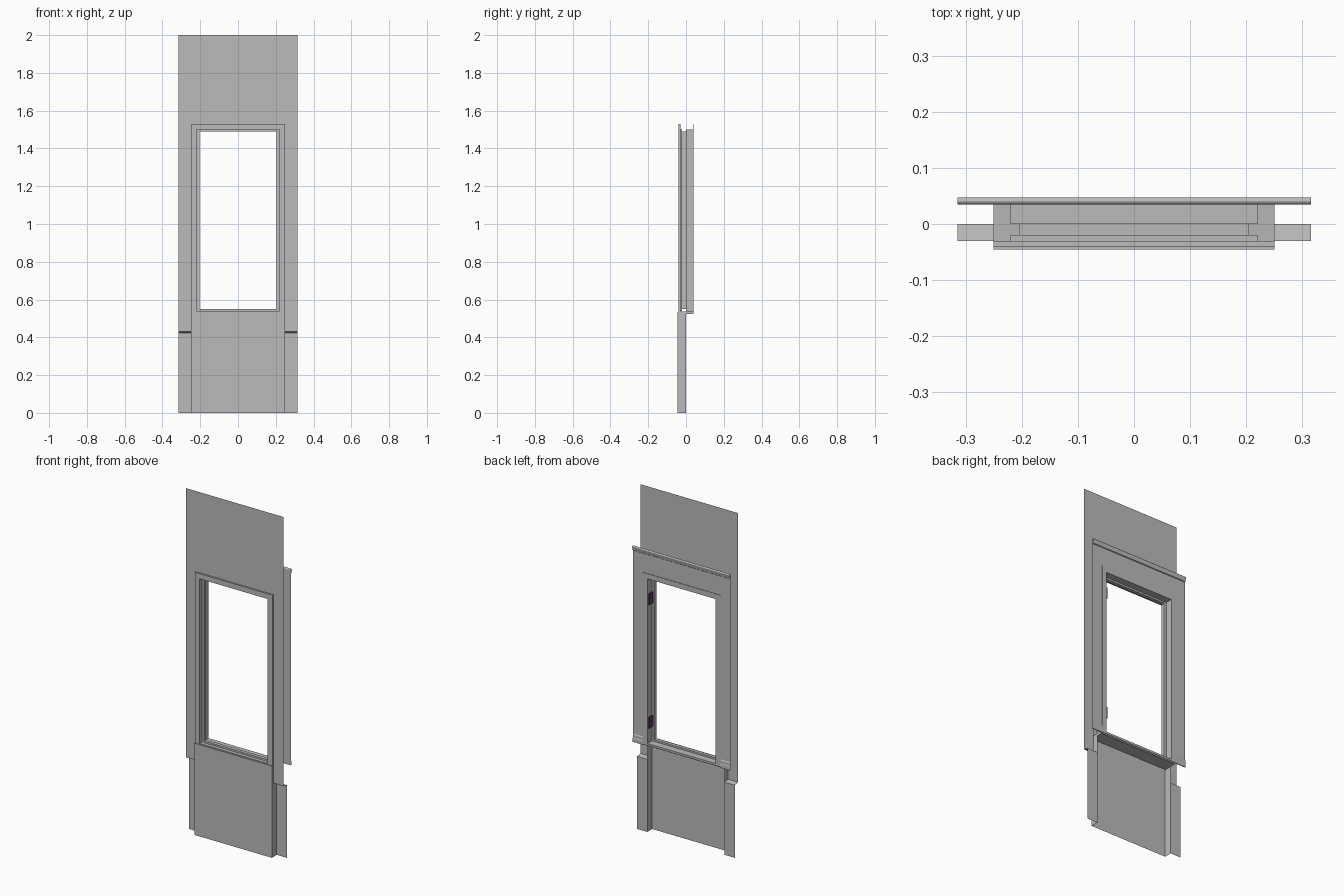
import bpy
import math

cube = bpy.data.objects.get("Cube")
if cube:
    bpy.data.objects.remove(cube, do_unlink=True)


def material(name, colour):
    m = bpy.data.materials.new(name)
    m.use_nodes = True
    m.diffuse_color = colour
    m.node_tree.nodes["Principled BSDF"].inputs["Base Color"].default_value = colour
    return m


GREY = material("plain grey", (0.5, 0.5, 0.5, 1))
PURPLE = material("dark purple", (0.12, 0.04, 0.12, 1))


def make(name, verts, faces, mat=GREY):
    mesh = bpy.data.meshes.new(name)
    mesh.from_pydata(verts, [], faces)
    mesh.materials.append(mat)
    ob = bpy.data.objects.new(name, mesh)
    bpy.context.collection.objects.link(ob)
    return ob


def rings(name, loops, open_bottom=False):
    """Bridge upright rectangles given as (half width, bottom, top, y)."""
    verts, faces = [], []
    for w, z0, z1, y in loops:
        verts += [(-w, y, z0), (-w, y, z1), (w, y, z1), (w, y, z0)]
    for k in range(len(loops) - 1):
        for i in range(3 if open_bottom else 4):
            a, b = k * 4 + i, k * 4 + (i + 1) % 4
            faces.append((a, b, b + 4, a + 4))
    return make(name, verts, faces)


def strip(name, profile, x0, x1, closed=False):
    """Sweep a (y, z) profile along x."""
    verts = [(x, y, z) for y, z in profile for x in (x0, x1)]
    n = len(profile)
    faces = [(2 * i, 2 * i + 1, 2 * ((i + 1) % n) + 1, 2 * ((i + 1) % n))
             for i in range(n if closed else n - 1)]
    if closed:
        faces += [tuple(range(0, 2 * n, 2)), tuple(range(2 * n - 1, 0, -2))]
    return make(name, verts, faces)


W, C = 0.315, 0.25           # half widths of the wall and the casing
FRONT, BACK = -0.03, 0.038   # wall sheet positions

# Outer and inner wall sheets around the opening
rings("outer_wall", [(W, 0.43, 2, FRONT), (C, 0.43, 1.53, FRONT)], True)
rings("inner_wall", [(W, 0.525, 1.65, BACK), (C, 0.525, 1.53, BACK)], True)

# Casings, reveals and the stepped window frame as one section
rings("window_frame", [
    (C, 0.53, 1.53, FRONT), (C, 0.53, 1.53, -0.04),
    (0.22, 0.54, 1.5, -0.04), (0.22, 0.54, 1.5, -0.02),
    (0.205, 0.55, 1.49, -0.02), (0.205, 0.55, 1.49, 0),
    (0.22, 0.54, 1.5, 0), (0.22, 0.54, 1.5, 0.041),
    (C, 0.53, 1.53, 0.041), (C, 0.53, 1.53, BACK)])

# Rounded cornice along the top of the inner wall
arc = [(0.041 + 0.006 * math.cos(t), 1.664 + 0.006 * math.sin(t))
       for t in [math.pi * i / 6 for i in range(7)]]
strip("cornice", [(BACK, 1.64), (0.042, 1.643), (0.044, 1.652)] + arc + [(0.035, 1.65)], -W, W)

# Window sill with chamfered underside
strip("sill", [(-0.043, 0.535), (0.036, 0.54), (0.041, 0.535),
               (0.041, 0.528), (0.034, 0.523), (-0.043, 0.523)], -C, C, True)

# Lower panel box, open at the back
H = 0.535
strip("lower_panel", [(-0.045, 0), (-0.045, H), (0, H)], -C, C)

for side, s in (("left", 1), ("right", -1)):
    make(side + "_panel_return",
         [(s * C, -0.045, 0), (s * C, 0, 0), (s * C, 0, H), (s * C, -0.045, H)], [(0, 1, 2, 3)])
    # Recessed wing with the sloping ledge under the outer wall
    strip(side + "_wing", [(0, 0), (0, 0.424), (FRONT, 0.43)], s * C, s * W)
    # Small skirting at the foot of the inner wall
    strip(side + "_skirting", [(BACK, 0.572), (0.041, 0.566), (0.041, 0.55),
                               (0.043, 0.545), (0.043, 0.525), (BACK, 0.525)], s * C, s * W)

# Hinge plates on the left reveal
for name, z in (("lower_hinge", 0.66), ("upper_hinge", 1.38)):
    x = 0.216
    plate = make(name, [(x, 0.002, z - 0.033), (x, 0.036, z - 0.033),
                        (x, 0.036, z + 0.033), (x, 0.002, z + 0.033)], [(0, 1, 2, 3)], PURPLE)
    plate.modifiers.new("thickness", "SOLIDIFY").thickness = 0.004
